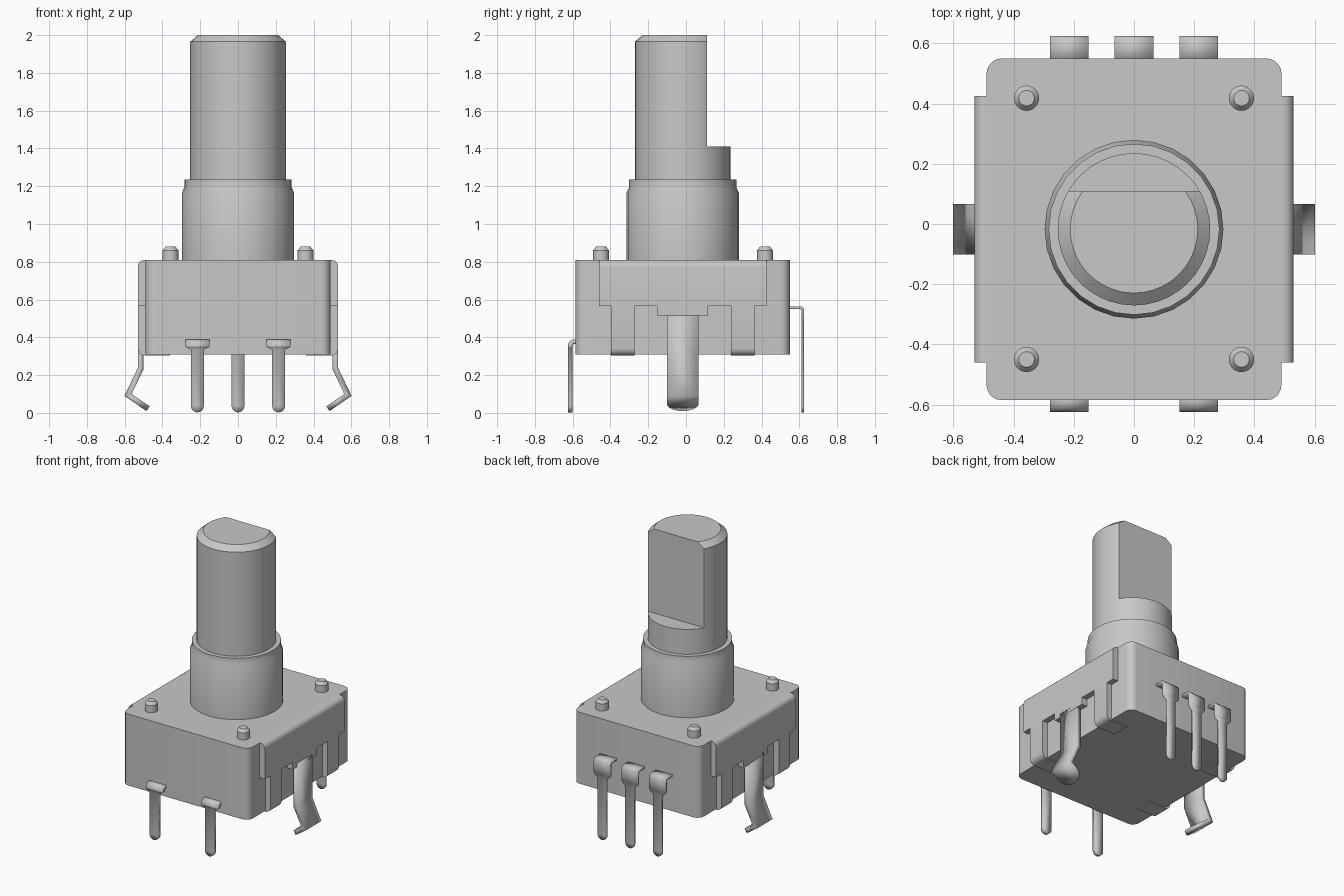
import bpy, bmesh, math
from mathutils import Vector

cube = bpy.data.objects.get("Cube")
if cube:
    bpy.data.objects.remove(cube, do_unlink=True)

GREY = (0.58, 0.58, 0.58, 1)
mat = bpy.data.materials.new("plain grey")
mat.use_nodes = True
mat.diffuse_color = GREY
mat.node_tree.nodes["Principled BSDF"].inputs["Base Color"].default_value = GREY

YC = -0.0175  # shared centre line of body, bushing and shaft
parts = []


def finish(name, bm):
    bmesh.ops.recalc_face_normals(bm, faces=bm.faces)
    mesh = bpy.data.meshes.new(name)
    bm.to_mesh(mesh)
    bm.free()
    mesh.materials.append(mat)
    obj = bpy.data.objects.new(name, mesh)
    bpy.context.collection.objects.link(obj)
    parts.append(obj)
    return obj


def arc(cx, cy, r, a0, a1, n=5):
    return [(cx + r * math.cos(math.radians(a0 + (a1 - a0) * i / n)),
             cy + r * math.sin(math.radians(a0 + (a1 - a0) * i / n))) for i in range(n + 1)]


def prism(name, pts, place, a, b):
    """Extrude a closed outline from a to b; place(u, v, t) gives the 3D point."""
    bm = bmesh.new()
    lo = [bm.verts.new(place(u, v, a)) for u, v in pts]
    hi = [bm.verts.new(place(u, v, b)) for u, v in pts]
    bm.faces.new(lo)
    bm.faces.new(hi)
    for i in range(len(pts)):
        j = (i + 1) % len(pts)
        bm.faces.new((lo[i], lo[j], hi[j], hi[i]))
    return finish(name, bm)


def lathe(name, profile, x, y, n, flat=None):
    """Turn an (r, z) profile; flat cuts everything beyond that y."""
    bm = bmesh.new()
    rings = [[bm.verts.new((x + r * math.cos(2 * math.pi * i / n),
                            y + r * math.sin(2 * math.pi * i / n), z)) for i in range(n)]
             for r, z in profile]
    bm.faces.new(rings[0])
    bm.faces.new(rings[-1])
    for p, q in zip(rings, rings[1:]):
        for i in range(n):
            j = (i + 1) % n
            bm.faces.new((p[i], p[j], q[j], q[i]))
    if flat is not None:
        bmesh.ops.bisect_plane(bm, geom=bm.verts[:] + bm.edges[:] + bm.faces[:],
                               plane_co=(0, flat, 0), plane_no=(0, 1, 0), clear_outer=True)
        bmesh.ops.holes_fill(bm, edges=[e for e in bm.edges if e.is_boundary], sides=0)
    return finish(name, bm)


def strip(name, stations, place, thickness):
    """Bent sheet strip from (u, z, half width) stations."""
    bm = bmesh.new()
    rows = [[bm.verts.new(place(u, s * w, z)) for s in (-1, 1)] for u, z, w in stations]
    for p, q in zip(rows, rows[1:]):
        bm.faces.new((p[0], p[1], q[1], q[0]))
    obj = finish(name, bm)
    mod = obj.modifiers.new("thickness", 'SOLIDIFY')
    mod.thickness = thickness
    mod.offset = 0
    mod.use_even_offset = True
    return obj


def round_end(p, q, w, length, n=6):
    """Stations that taper the end of a strip running from p to q to a half ellipse."""
    p, q = Vector(p), Vector(q)
    d = (q - p).normalized()
    out = []
    for i in range(n + 1):
        t = math.radians(84 * i / n)
        c = q - d * length * (1 - math.sin(t))
        out.append((c.x, c.y, w * math.cos(t)))
    return out


# Housing with rounded upright corners
hx, hy, r = 0.49, 0.5675, 0.05
outline = []
for sx, sy, a in ((1, 1, 0), (-1, 1, 90), (-1, -1, 180), (1, -1, 270)):
    outline += arc(sx * (hx - r), YC + sy * (hy - r), r, a, a + 90)
prism("housing", outline, lambda u, v, t: (u, v, t), 0.309, 0.81)

# Side cover plates, folded tabs and spring legs
for s, side in ((1, "left"), (-1, "right")):
    def xz(u, v, t, s=s):
        return (s * u, YC + t, v)

    def leg(u, w, z, s=s):
        return (s * u, YC + w, z)

    plate = [(0.45, 0.565), (0.53, 0.565)] + arc(0.495, 0.775, 0.035, 0, 90) + [(0.45, 0.81)]
    prism(side + "_cover_plate", plate, xz, -0.4425, 0.4425)
    prism(side + "_cover_step", [(0.47, 0.515), (0.53, 0.515), (0.53, 0.565), (0.47, 0.565)],
          xz, -0.135, 0.135)
    tab = [(0.47, 0.565), (0.53, 0.565)] + arc(0.49, 0.343, 0.04, 0, -90) \
        + [(0.36, 0.303), (0.36, 0.33), (0.47, 0.33)]
    for e, end in ((1, "back"), (-1, "front")):
        prism(f"{side}_{end}_folded_tab", tab, xz, e * 0.255, e * 0.38)
    w = 0.084
    stations = [(0.515, 0.54, w), (0.515, 0.235, w), (0.582, 0.095, w)]
    stations += round_end((0.582, 0.095), (0.476, 0.022), w, 0.07)
    strip(side + "_spring_leg", stations, leg, 0.03)

# Locating studs on the top
for x in (-0.357, 0.357):
    for y, end in ((0.418, "back"), (-0.45, "front")):
        lathe(f"{'left' if x > 0 else 'right'}_{end}_stud",
              [(0.042, 0.80), (0.042, 0.86), (0.026, 0.88)], x, y, 20)

# Bushing and shaft with a flat on its back
lathe("bushing", [(0.297, 0.80), (0.297, 1.165), (0.284, 1.195), (0.284, 1.235)], 0, YC, 28)
lathe("shaft_base", [(0.253, 1.2), (0.253, 1.41)], 0, YC, 40)
lathe("shaft", [(0.253, 1.41), (0.253, 1.965), (0.212, 2.0)], 0, YC, 40, flat=0.11)

# Two contact pins at the front
for x, name in ((-0.215, "right"), (0.215, "left")):
    path = [(-0.56, 0.377)] + [(u, z) for u, z in arc(-0.589, 0.353, 0.024, 90, 180)]
    st = [(u, z, 0.064) for u, z in path] + [(-0.613, 0.349, 0.064), (-0.613, 0.335, 0.034)]
    st += round_end((-0.613, 0.335), (-0.613, 0.003), 0.034, 0.035)
    strip(name + "_front_pin", st, lambda u, w, z, x=x: (x + w, u, z), 0.024)

# Three contact pins at the back
for x, name in ((-0.215, "right"), (0, "middle"), (0.215, "left")):
    st = [(0.53, 0.557, 0.064), (0.608, 0.557, 0.064), (0.618, 0.547, 0.064),
          (0.618, 0.46, 0.064), (0.618, 0.43, 0.034)]
    st += round_end((0.618, 0.43), (0.618, 0.003), 0.034, 0.035)
    strip(name + "_back_pin", st, lambda u, w, z, x=x: (x + w, u, z), 0.014)

# Smooth the round surfaces, keep the edges sharp
bpy.ops.object.select_all(action='DESELECT')
for obj in parts:
    obj.select_set(True)
bpy.context.view_layer.objects.active = parts[0]
bpy.ops.object.shade_smooth_by_angle(angle=math.radians(30))
